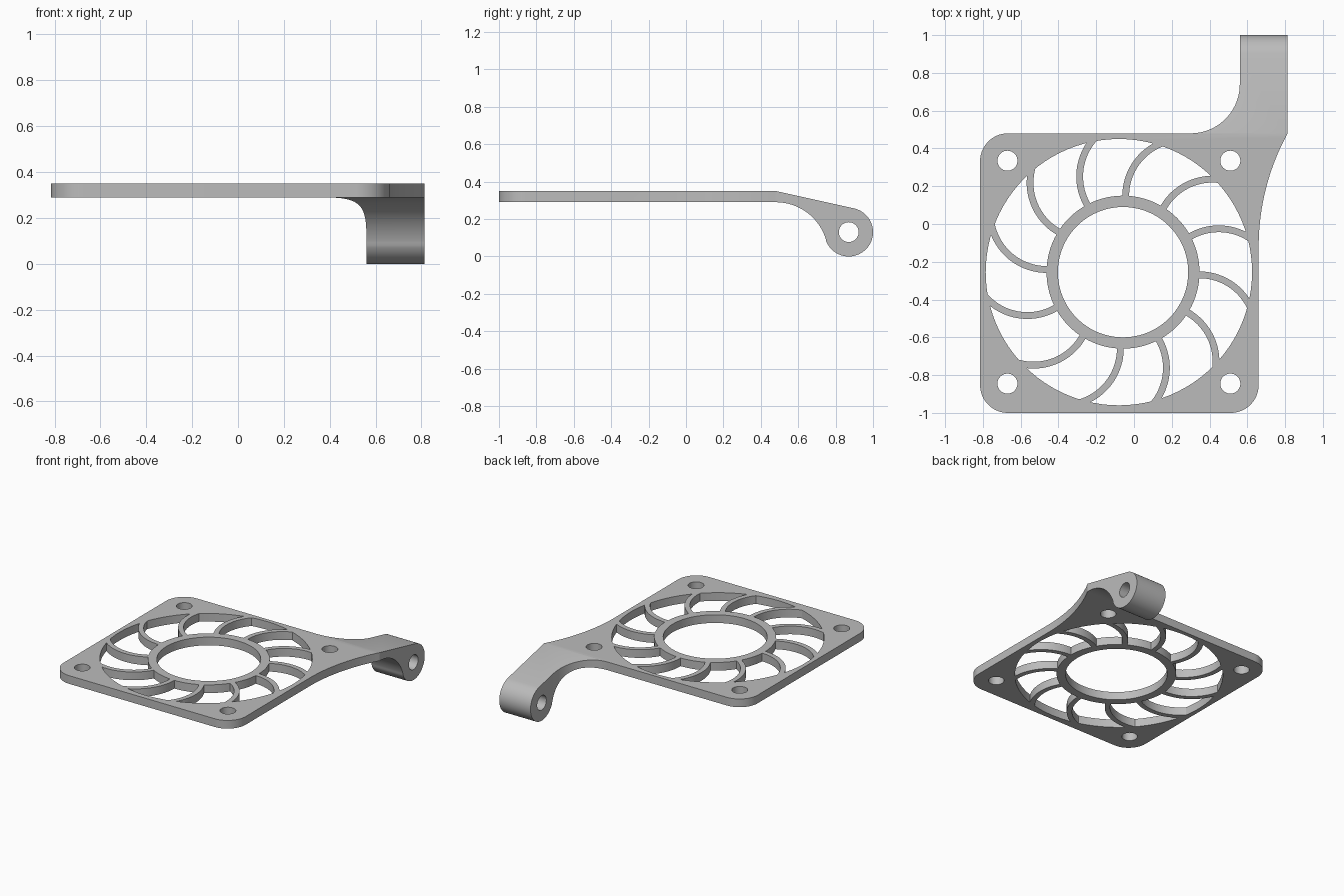
import bpy, bmesh
from math import cos, sin, pi, radians, sqrt, atan2
from mathutils import Vector, Matrix

if "Cube" in bpy.data.objects:
    bpy.data.objects.remove(bpy.data.objects["Cube"])

grey = bpy.data.materials.new("plain grey")
grey.use_nodes = True
GREY = (0.5, 0.5, 0.5, 1)
grey.diffuse_color = GREY
grey.node_tree.nodes["Principled BSDF"].inputs["Base Color"].default_value = GREY


def arc(cx, cy, r, start, end, n=24):
    """Points along an arc, angles in degrees."""
    angles = [radians(start + (end - start) * i / n) for i in range(n + 1)]
    return [(cx + r * cos(a), cy + r * sin(a)) for a in angles]


def circle(cx, cy, r, n=64):
    return arc(cx, cy, r, 0, 360, n)[:-1]


def prism(name, outlines, lo, hi, along_x=False):
    """Extrude closed outlines along z, or (y, z) outlines along x."""
    bm = bmesh.new()
    for pts in outlines:
        place = (lambda p, h: (h, p[0], p[1])) if along_x else (lambda p, h: (p[0], p[1], h))
        a = [bm.verts.new(place(p, lo)) for p in pts]
        b = [bm.verts.new(place(p, hi)) for p in pts]
        bm.faces.new(a[::-1])
        bm.faces.new(b)
        for i in range(len(pts)):
            j = (i + 1) % len(pts)
            bm.faces.new((a[i], a[j], b[j], b[i]))
    bmesh.ops.recalc_face_normals(bm, faces=bm.faces)
    mesh = bpy.data.meshes.new(name)
    bm.to_mesh(mesh)
    bm.free()
    mesh.materials.append(grey)
    ob = bpy.data.objects.new(name, mesh)
    bpy.context.collection.objects.link(ob)
    return ob


def combine(target, tool, operation):
    """Apply a boolean and discard the tool."""
    mod = target.modifiers.new("boolean", "BOOLEAN")
    mod.operation, mod.solver, mod.object = operation, "EXACT", tool
    bpy.context.view_layer.objects.active = target
    bpy.ops.object.modifier_apply(modifier=mod.name)
    bpy.data.objects.remove(tool)


LEFT, RIGHT, BACK, FRONT = -0.815, 0.66, 0.48, -1.0
CORNER = 0.148
MID = Vector((-0.08, -0.255))      # opening centre
HUB = Vector((-0.058, -0.255))     # ring centre

# Frame outline, with the arm flaring out of the back corner
outline = (arc(LEFT + CORNER, FRONT + CORNER, CORNER, 180, 270)
           + arc(RIGHT - CORNER, FRONT + CORNER, CORNER, 270, 360)
           + arc(RIGHT + 1.25, -0.12, 1.25, 180, 151.35)
           + [(0.813, 1.1), (0.56, 1.1)]
           + arc(0.30, 0.74, 0.26, 0, -90)
           + arc(LEFT + CORNER, BACK - CORNER, CORNER, 90, 180))
frame = prism("fan_guard", [outline], -0.1, 0.5)

# Round opening and four screw holes
combine(frame, prism("opening", [circle(*MID, 0.705, 96)], -0.2, 0.6), "DIFFERENCE")
holes = [circle(MID.x + sx * 0.59, MID.y + sy * 0.59, 0.053, 40)
         for sx in (-1, 1) for sy in (-1, 1)]
combine(frame, prism("screw_holes", holes, -0.2, 0.6), "DIFFERENCE")

# Twelve curved spokes, trimmed just inside the frame
BEND, HALF = 0.3, 0.018
p0 = Vector((0.405, 0))
p1 = Matrix.Rotation(radians(-12.5), 2) @ Vector((0.69, 0))
chord = p1 - p0
side = Vector((chord.y, -chord.x)).normalized()
c = (p0 + p1) / 2 + side * sqrt(BEND ** 2 - chord.length_squared / 4)
begin = atan2(p0.y - c.y, p0.x - c.x) * 180 / pi + 5
finish = atan2(p1.y - c.y, p1.x - c.x) * 180 / pi - 16
blade = arc(*c, BEND + HALF, begin, finish) + arc(*c, BEND - HALF, finish, begin)
spokes = []
for k in range(12):
    turn = Matrix.Rotation(radians(-2 + 30 * k), 2)
    spokes.append([tuple(HUB + turn @ Vector(p)) for p in blade])
grill = prism("spokes", spokes, -0.14, 0.54)
combine(grill, prism("spoke_trim", [circle(*MID, 0.72, 96)], -0.2, 0.6), "INTERSECT")
combine(frame, grill, "UNION")

# Central ring
combine(frame, prism("ring", [circle(*HUB, 0.405, 96)], -0.12, 0.52), "UNION")
combine(frame, prism("ring_bore", [circle(*HUB, 0.345, 96)], -0.2, 0.6), "DIFFERENCE")

# Side profile: flat plate, curved underside, round hinge knuckle
profile = ([(-1.2, 0.29)]
           + arc(0.48, 0.01, 0.28, 90, 17.1)
           + arc(0.87, 0.13, 0.13, 197.1, 437.4, 48)[1:]
           + [(0.48, 0.35), (-1.2, 0.35)])
combine(frame, prism("side_profile", [profile], -1, 1, True), "INTERSECT")

# Hinge pin hole
combine(frame, prism("pin_hole", [circle(0.87, 0.13, 0.053, 40)], -1, 1, True), "DIFFERENCE")

bpy.ops.object.select_all(action="DESELECT")
frame.select_set(True)
bpy.context.view_layer.objects.active = frame
bpy.ops.object.shade_smooth_by_angle(angle=radians(25))
